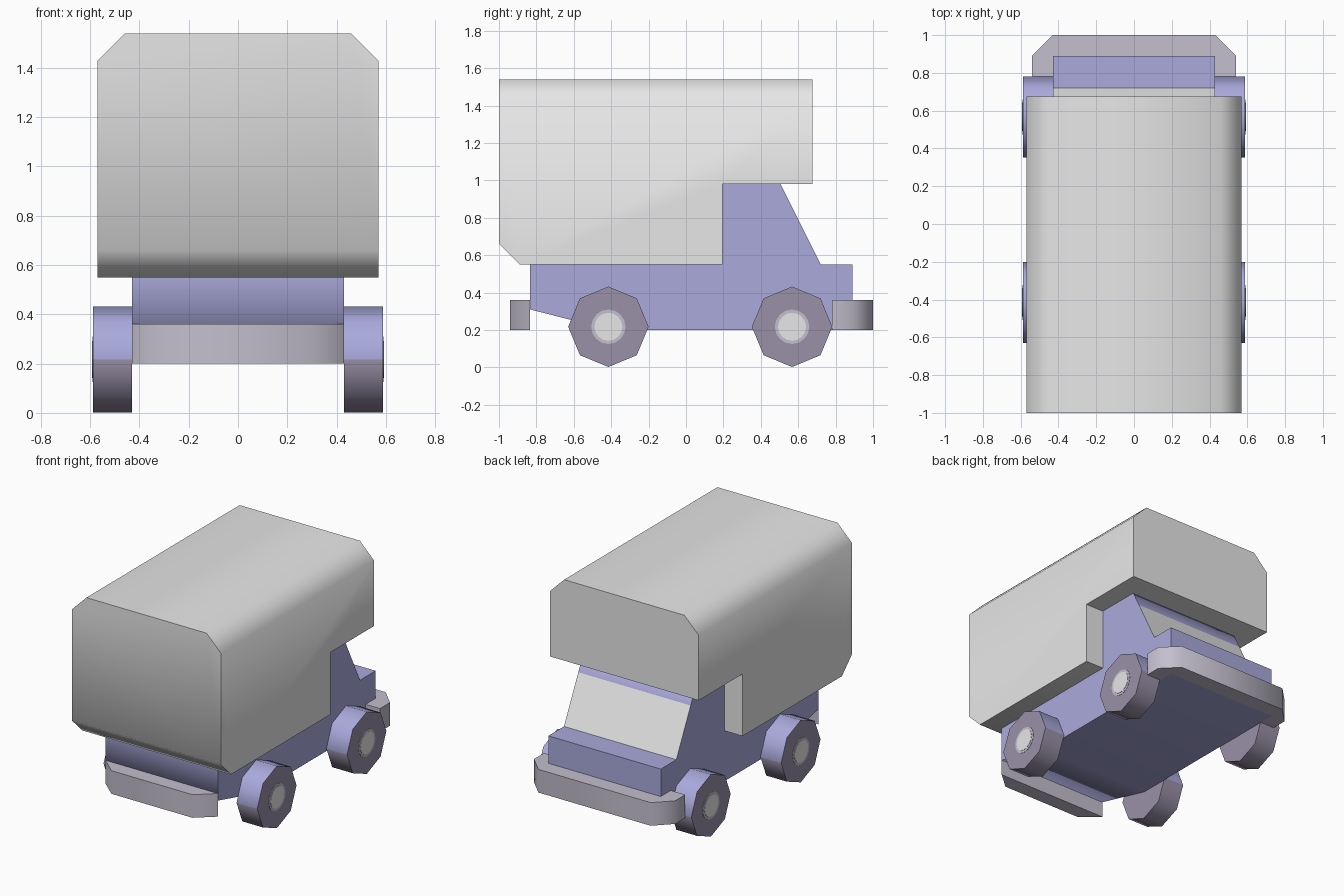
import bpy
import bmesh
import math

cube = bpy.data.objects.get("Cube")
if cube:
    bpy.data.objects.remove(cube, do_unlink=True)


def material(name, r, g, b):
    m = bpy.data.materials.new(name)
    m.use_nodes = True
    m.diffuse_color = (r, g, b, 1)
    m.node_tree.nodes["Principled BSDF"].inputs["Base Color"].default_value = (r, g, b, 1)
    return m


GREY = material("light grey", 0.8, 0.8, 0.8)
PURPLE = material("dusty purple", 0.4, 0.4, 0.72)
TYRE = material("dark mauve", 0.32, 0.28, 0.39)
BUMPER = material("pale mauve", 0.55, 0.52, 0.61)


def finish(name, bm, mats, angle):
    """Turn a bmesh into a shaded object."""
    bmesh.ops.recalc_face_normals(bm, faces=bm.faces)
    mesh = bpy.data.meshes.new(name)
    bm.to_mesh(mesh)
    bm.free()
    for m in mats:
        mesh.materials.append(m)
    obj = bpy.data.objects.new(name, mesh)
    bpy.context.collection.objects.link(obj)
    bpy.ops.object.select_all(action='DESELECT')
    obj.select_set(True)
    bpy.context.view_layer.objects.active = obj
    bpy.ops.object.shade_smooth_by_angle(angle=math.radians(angle))
    return obj


def prism(points, lo, hi, axis):
    """Extrude a (y, z) outline along x, or an (x, y) outline along z."""
    bm = bmesh.new()
    place = (lambda p, d: (d, *p)) if axis == 'x' else (lambda p, d: (*p, d))
    a, b = ([bm.verts.new(place(p, d)) for p in points] for d in (lo, hi))
    bm.faces.new(a)
    bm.faces.new(b)
    for i in range(len(points)):
        j = (i + 1) % len(points)
        bm.faces.new((a[i], a[j], b[j], b[i]))
    return bm


def mirrored(half):
    """Close an outline by mirroring it across x = 0."""
    return half + [(-x, y) for x, y in reversed(half)]


# Camper shell with chamfered roof edges
bm = prism([(-1, 0.66), (-1, 1.54), (0.675, 1.54), (0.675, 0.98),
            (0.195, 0.98), (0.195, 0.55), (-0.89, 0.55)], -0.57, 0.57, 'x')
roof_edges = [e for e in bm.edges
              if all(v.co.z > 1.5 for v in e.verts)
              and abs(e.verts[0].co.x - e.verts[1].co.x) < 0.01]
bmesh.ops.bevel(bm, geom=roof_edges, offset=0.11, segments=1, affect='EDGES')
finish("camper_shell", bm, [GREY], 60)

# Chassis and cab, with the windscreen as the sloping face below the header
bm = prism([(-0.835, 0.31), (-0.835, 0.55), (0.195, 0.55), (0.195, 0.98),
            (0.505, 0.98), (0.563, 0.865), (0.72, 0.55), (0.89, 0.55),
            (0.89, 0.2), (-0.405, 0.2)], -0.43, 0.43, 'x')
body = finish("cab_body", bm, [PURPLE, GREY], 80)
for face in body.data.polygons:
    c = face.center
    if face.normal.y > 0.7 and 0.6 < c.z < 0.8:
        face.material_index = 1
        face.use_smooth = False
    elif face.normal.z > 0.9 and c.y > 0.75:
        face.use_smooth = False

# Bumpers
cab_bumper = mirrored([(0.43, 0.89), (0.43, 0.78), (0.54, 0.78), (0.54, 0.89), (0.43, 1)])
finish("cab_bumper", prism(cab_bumper, 0.2, 0.36, 'z'), [BUMPER], 60)
tail_bumper = mirrored([(0.43, -0.835), (0.31, -0.94)])
finish("tail_bumper", prism(tail_bumper, 0.2, 0.36, 'z'), [BUMPER], 60)


def disc(radius, sides, y, x0, x1):
    """Short cylinder lying along x at wheel height, with a vertex on top."""
    pts = [(y + radius * math.sin(math.tau * i / sides),
            0.217 + radius * math.cos(math.tau * i / sides)) for i in range(sides)]
    return prism(pts, x0, x1, 'x')


# Octagonal wheels, with the upper half of the tread in body colour
for side, s in (("left", 1), ("right", -1)):
    for place, y in (("cab", 0.567), ("tail", -0.415)):
        name = f"{place}_{side}"
        wheel = finish(name + "_wheel", disc(0.215, 8, y, s * 0.43, s * 0.588),
                       [TYRE, PURPLE], 60)
        for face in wheel.data.polygons:
            if abs(face.normal.x) < 0.5 and face.center.z > 0.22:
                face.material_index = 1
        finish(name + "_hub_ring", disc(0.092, 16, y, s * 0.587, s * 0.590), [BUMPER], 60)
        finish(name + "_hubcap", disc(0.075, 16, y, s * 0.587, s * 0.592), [GREY], 60)
